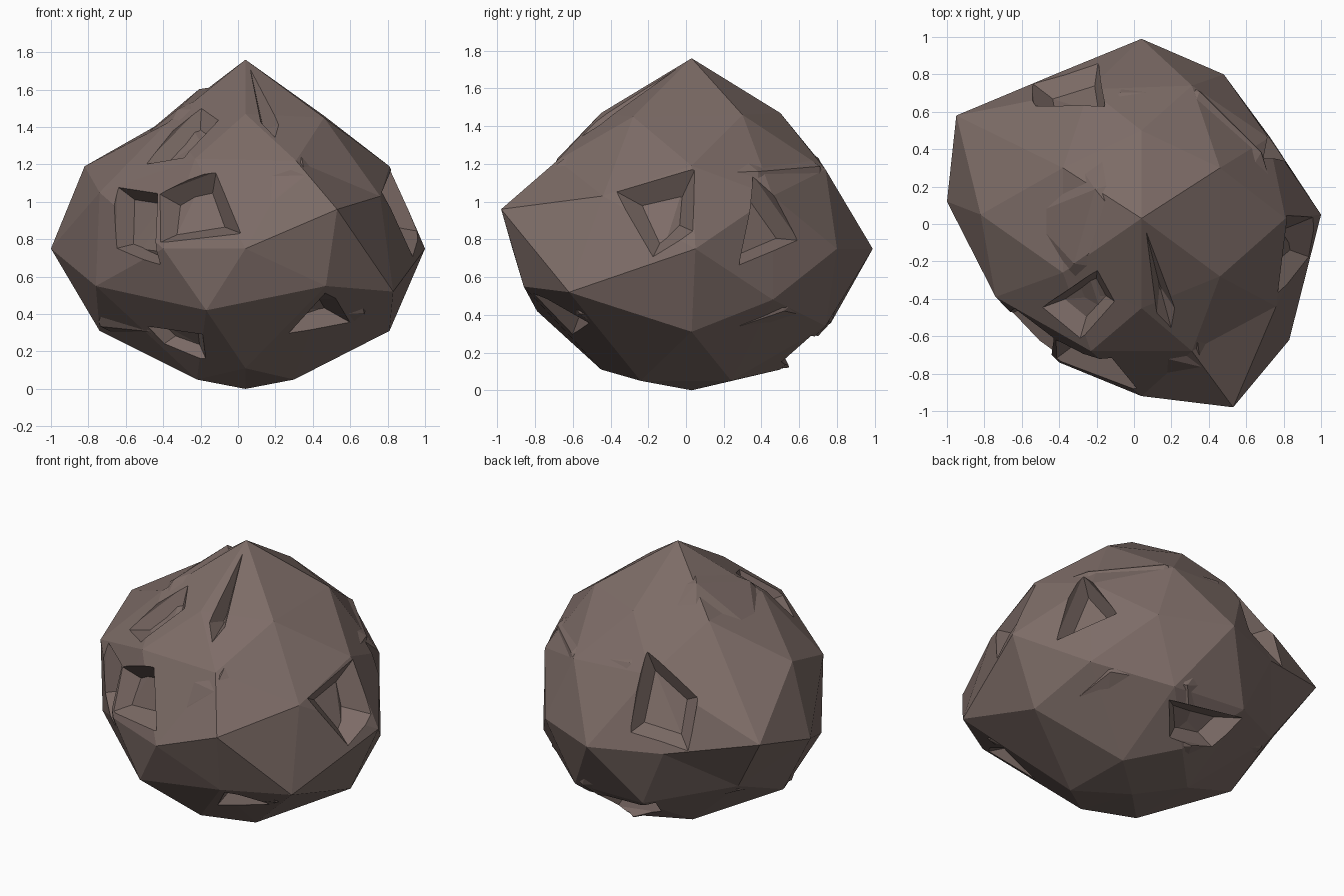
import bpy, bmesh, random
from mathutils import Vector
from mathutils.bvhtree import BVHTree

if "Cube" in bpy.data.objects:
    bpy.data.objects.remove(bpy.data.objects["Cube"])

random.seed(4)
C = Vector((0.04, 0.03, 0.75))

stone = bpy.data.materials.new("stone")
stone.diffuse_color = (0.205, 0.15, 0.135, 1)
stone.use_nodes = True
stone.node_tree.nodes["Principled BSDF"].inputs["Base Color"].default_value = stone.diffuse_color


def make_object(name, bm):
    bmesh.ops.recalc_face_normals(bm, faces=bm.faces)
    me = bpy.data.meshes.new(name)
    bm.to_mesh(me)
    bm.free()
    ob = bpy.data.objects.new(name, me)
    bpy.context.collection.objects.link(ob)
    me.materials.append(stone)
    return ob


def star_mesh(points):
    """Triangulate corner points by their direction from the centre."""
    bm = bmesh.new()
    home = {}
    for p in points:
        p = Vector(p)
        home[bm.verts.new((p - C).normalized())] = p
    bmesh.ops.convex_hull(bm, input=bm.verts[:])
    for v, p in home.items():
        v.co = p
    return bm


# Corners of the boulder, from the crown down to the foot
corners = [
    (.04, .03, 1.76), (.04, .50, 1.47), (.04, -.45, 1.47),
    (.46, .30, 1.46), (.46, -.28, 1.45), (-.38, .30, 1.44), (-.38, -.26, 1.42),
    (.81, .03, 1.19), (-.82, .05, 1.19),
    (.31, .74, 1.17), (-.24, .72, 1.20), (.31, -.68, 1.22), (-.23, -.68, 1.23),
    (.72, .46, 1.03), (.76, -.44, 1.03), (-.95, .58, .87), (-.74, -.39, 1.05),
    (1.0, .05, .75), (-1.0, .12, .75), (.04, .99, .75), (.04, -.92, .75),
    (.53, -.98, .96), (-.40, -.74, .75), (.48, .80, .75), (-.40, .81, .75),
    (.73, .46, .48), (.83, -.62, .52), (-.70, .45, .48), (-.76, -.34, .55),
    (.30, .74, .34), (-.22, .77, .36), (.47, -.86, .55), (-.17, -.79, .42),
    (.81, .03, .31), (-.74, .03, .31), (.04, .50, .11), (.04, -.45, .11),
    (.29, .24, .05), (.30, -.24, .05), (-.22, .24, .05), (-.22, -.24, .05),
    (.04, .03, 0)]
boulder = make_object("boulder", star_mesh(corners))

src = bmesh.new()
src.from_mesh(boulder.data)
tree = BVHTree.FromBMesh(src)
src.free()


def on_surface(direction):
    """Offset from the centre to the boulder's skin in a direction."""
    return tree.ray_cast(C, direction.normalized())[0] - C


def broken_layer(name, low, high):
    """Jagged copy of the boulder at a random share of its radius."""
    ball = bmesh.new()
    bmesh.ops.create_icosphere(ball, subdivisions=2, radius=1)
    points = []
    for v in ball.verts:
        d = v.co + Vector([random.uniform(-.15, .15) for _ in range(3)])
        p = C + on_surface(d) * random.uniform(low, high)
        p.z = max(p.z, .01)
        points.append(p)
    ball.free()
    return make_object(name, star_mesh(points))


shards = broken_layer("shards", .93, 1.035)   # corners poke out of the skin
core = broken_layer("core", .84, .93)         # broken stone seen in the hollows

# Hollows: floor depth (share of radius), floor shrink, outline on the skin
chips = [
    (.80, .3, (-.42, -.72, .78), (-.48, -.70, 1.08), (-.12, -.74, 1.17), (.02, -.88, .83)),
    (.90, .8, (-.64, -.45, 1.08), (-.66, -.48, .75), (-.42, -.70, .66), (-.48, -.68, 1.08)),
    (.82, .3, (.85, -.42, 1.09), (.85, .05, 1.19), (.95, .04, .84), (.95, -.18, .70)),
    (.89, .7, (.75, .38, 1.17), (.72, .68, .80), (.85, .28, .66), (.85, .38, .85)),
    (.89, .1, (.06, -.02, 1.72), (.12, -.48, 1.42), (.20, -.56, 1.33), (.22, -.45, 1.40)),
    (.92, .6, (-.50, -.45, 1.20), (-.28, -.60, 1.22), (-.10, -.42, 1.45), (-.20, -.25, 1.53)),
    (.90, .7, (-.18, .71, 1.38), (-.20, .90, .86), (-.52, .72, .78), (-.50, .60, 1.08)),
    (.88, .6, (.28, .65, .30), (-.28, .72, .34), (-.20, .55, .16), (.15, .52, .13)),
    (.88, .4, (.30, -.70, .22), (.46, -.80, .52), (.50, -.70, .50), (.68, -.58, .30)),
    (.93, .6, (-.58, -.40, .27), (-.20, -.65, .26), (-.18, -.45, .12), (-.45, -.35, .18))]
for depth, shrink, *outline in chips:
    cut = bmesh.new()
    rim = [on_surface(Vector(p) - C) for p in outline]
    mid = sum(rim, Vector()) / len(rim)
    for r in rim:
        cut.verts.new(C + mid.lerp(r, shrink) * depth)
        cut.verts.new(C + r * 1.01)
        cut.verts.new(C + r * 1.3)
    hull = bmesh.ops.convex_hull(cut, input=cut.verts[:])
    loose = [v for v in cut.verts if not v.link_faces]
    bmesh.ops.delete(cut, geom=loose, context='VERTS')
    cutter = make_object("chip_cutter", cut)
    cutter.hide_render = True
    for ob in (boulder, shards):
        bpy.context.view_layer.objects.active = ob
        m = ob.modifiers.new("chip", 'BOOLEAN')
        m.operation = 'DIFFERENCE'
        m.solver = 'EXACT'
        m.object = cutter
        bpy.ops.object.modifier_apply(modifier=m.name)
    bpy.data.objects.remove(cutter)
